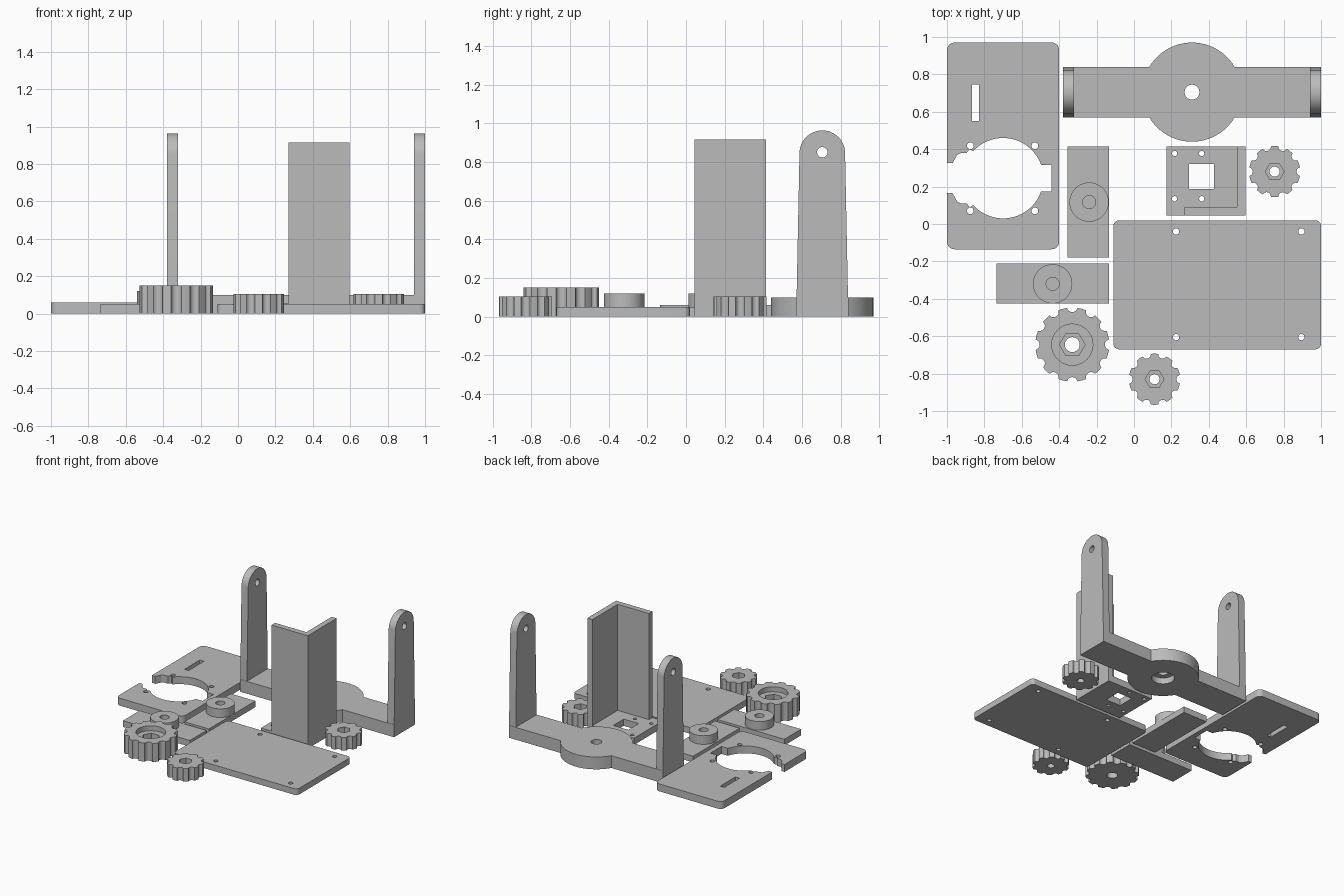
import bpy, bmesh
from math import sin, cos, pi, radians, sqrt
from mathutils import Matrix

if "Cube" in bpy.data.objects:
    bpy.data.objects.remove(bpy.data.objects["Cube"], do_unlink=True)

grey = bpy.data.materials.new("plain grey")
grey.use_nodes = True
grey.diffuse_color = (0.5, 0.5, 0.5, 1)
grey.node_tree.nodes["Principled BSDF"].inputs["Base Color"].default_value = (0.5, 0.5, 0.5, 1)

# Stands a flat profile up so that it runs in y and z and is extruded along x
SIDEWAYS = Matrix(((0, 0, 1, 0), (1, 0, 0, 0), (0, 1, 0, 0), (0, 0, 0, 1)))


def arc(x, y, r, start, end, steps=24):
    angles = [radians(start + (end - start) * i / steps) for i in range(steps + 1)]
    return [(x + r * cos(a), y + r * sin(a)) for a in angles]


def circle(x, y, r, sides=32):
    return arc(x, y, r, 0, 360, sides)[:-1]


def rect(x0, x1, y0, y1):
    return [(x0, y0), (x1, y0), (x1, y1), (x0, y1)]


def round_rect(x0, x1, y0, y1, r):
    return (arc(x1 - r, y1 - r, r, 0, 90, 8) + arc(x0 + r, y1 - r, r, 90, 180, 8)
            + arc(x0 + r, y0 + r, r, 180, 270, 8) + arc(x1 - r, y0 + r, r, 270, 360, 8))


def holes(xs, ys, r):
    return [circle(x, y, r, 20) for x in xs for y in ys]


def slab(loops, low, high, turn=Matrix()):
    """Extrude an outline with holes between two levels and return a mesh."""
    curve = bpy.data.curves.new("profile", "CURVE")
    curve.dimensions = "2D"
    curve.fill_mode = "BOTH"
    curve.extrude = (high - low) / 2
    for loop in loops:
        spline = curve.splines.new("POLY")
        spline.points.add(len(loop) - 1)
        for point, (x, y) in zip(spline.points, loop):
            point.co = (x, y, 0, 1)
        spline.use_cyclic_u = True
    helper = bpy.data.objects.new("profile", curve)
    bpy.context.collection.objects.link(helper)
    graph = bpy.context.evaluated_depsgraph_get()
    mesh = bpy.data.meshes.new_from_object(helper.evaluated_get(graph))
    bpy.data.objects.remove(helper, do_unlink=True)
    bpy.data.curves.remove(curve)
    bm = bmesh.new()
    bm.from_mesh(mesh)
    bmesh.ops.remove_doubles(bm, verts=bm.verts, dist=0.0001)
    bmesh.ops.recalc_face_normals(bm, faces=bm.faces)
    bm.to_mesh(mesh)
    bm.free()
    mesh.transform(turn @ Matrix.Translation((0, 0, (low + high) / 2)))
    return mesh


def part(name, *slabs):
    """Join slabs into one named, grey object."""
    bm = bmesh.new()
    for mesh in slabs:
        bm.from_mesh(mesh)
        bpy.data.meshes.remove(mesh)
    mesh = bpy.data.meshes.new(name)
    bm.to_mesh(mesh)
    bm.free()
    mesh.materials.clear()
    mesh.materials.append(grey)
    for face in mesh.polygons:
        face.material_index = 0
    obj = bpy.data.objects.new(name, mesh)
    bpy.context.collection.objects.link(obj)
    bpy.ops.object.select_all(action="DESELECT")
    obj.select_set(True)
    bpy.context.view_layer.objects.active = obj
    bpy.ops.object.shade_smooth_by_angle(angle=radians(25))
    return obj


# Plate with a large open cutout, mirrored about the cutout's middle line
mid = 0.245
upper = [(-1, 0.325), (-0.97, 0.325), (-0.945, 0.37), (-0.925, 0.38), (-0.895, 0.38), (-0.878, 0.4)]
upper += arc(-0.7, mid, 0.215, 138, 19, 32) + [(-0.44, 0.315)]
cutout = upper + [(x, 2 * mid - y) for x, y in reversed(upper)]
outer = round_rect(-1, -0.4, -0.135, 0.97, 0.04)
outline = outer[:18] + cutout + outer[18:]
slot = rect(-0.865, -0.828, 0.55, 0.745)
part("cutout_plate", slab([outline, slot] + holes((-0.875, -0.53), (0.07, 0.418), 0.018), 0, 0.06))

# Rectangular plate with four screw holes
part("base_plate", slab([round_rect(-0.11, 1, -0.67, 0.02, 0.03)]
                        + holes((0.225, 0.895), (-0.605, -0.04), 0.017), 0, 0.05))

# Yoke: a bar with a round middle, counterbored below, and two upright arms
cx, cy = 0.31, 0.705
bar = ([(1, 0.57), (1, 0.84)] + arc(cx, cy, 0.265, 30.6, 149.4)
       + [(-0.38, 0.84), (-0.38, 0.57)] + arc(cx, cy, 0.265, 210.6, 329.4))
arm = [(0.572, 0.1), (0.838, 0.1)] + arc(cy, 0.845, 0.118, 4, 176)
pin = circle(cy, 0.85, 0.027, 24)
part("yoke",
     slab([bar, circle(cx, cy, 0.085)], 0, 0.05),
     slab([bar, circle(cx, cy, 0.04)], 0.05, 0.1),
     *[slab([arm, pin], x, x + 0.06, SIDEWAYS) for x in (-0.38, 0.94)])

# Corner post standing on a drilled foot
angle = [(0.27, 0.045), (0.595, 0.045), (0.595, 0.415), (0.55, 0.415), (0.55, 0.09), (0.27, 0.09)]
part("corner_post",
     slab([rect(0.175, 0.595, 0.045, 0.415), rect(0.293, 0.427, 0.188, 0.322)]
          + holes((0.217, 0.362), (0.135, 0.377), 0.014), 0, 0.055),
     slab([angle], 0.055, 0.915))

# Two strips, each with a hollow round boss
for name, strip, x, y in (("long_strip", rect(-0.355, -0.135, -0.18, 0.415), -0.24, 0.117),
                          ("cross_strip", rect(-0.735, -0.135, -0.425, -0.21), -0.435, -0.32)):
    part(name, slab([strip], 0, 0.05),
         slab([circle(x, y, 0.105, 40), circle(x, y, 0.035)], 0.05, 0.12))


def scalloped(x, y, r, count, depth):
    points = []
    half = 0.27 * 2 * pi / count
    for k in range(count):
        for i in range(-5, 6):
            t = i / 5
            a = 2 * pi * k / count + half * t
            rr = r - depth * sqrt(1 - t * t)
            points.append((x + rr * cos(a), y + rr * sin(a)))
        # rounded crest between two notches
        a = 2 * pi * (k + 0.5) / count
        points.append((x + r * cos(a), y + r * sin(a)))
    return points


def knob(name, x, y, r, count, depth, bore, hexagon, levels, recess=None):
    rim = scalloped(x, y, r, count, depth)
    inner = [circle(x, y, bore, 24), circle(x, y, hexagon, 6)]
    if recess:
        inner.append(circle(x, y, recess, 40))
    part(name, *[slab([rim, hole], low, high)
                 for hole, low, high in zip(inner, levels, levels[1:])])


# Scalloped knobs with hexagonal nut pockets
knob("large_knob", -0.33, -0.645, 0.198, 12, 0.024, 0.04, 0.068, (0, 0.05, 0.11, 0.15), 0.11)
knob("small_knob_right", 0.11, -0.83, 0.137, 10, 0.02, 0.027, 0.05, (0, 0.05, 0.105))
knob("small_knob_left", 0.752, 0.28, 0.137, 10, 0.02, 0.027, 0.05, (0, 0.05, 0.105))
